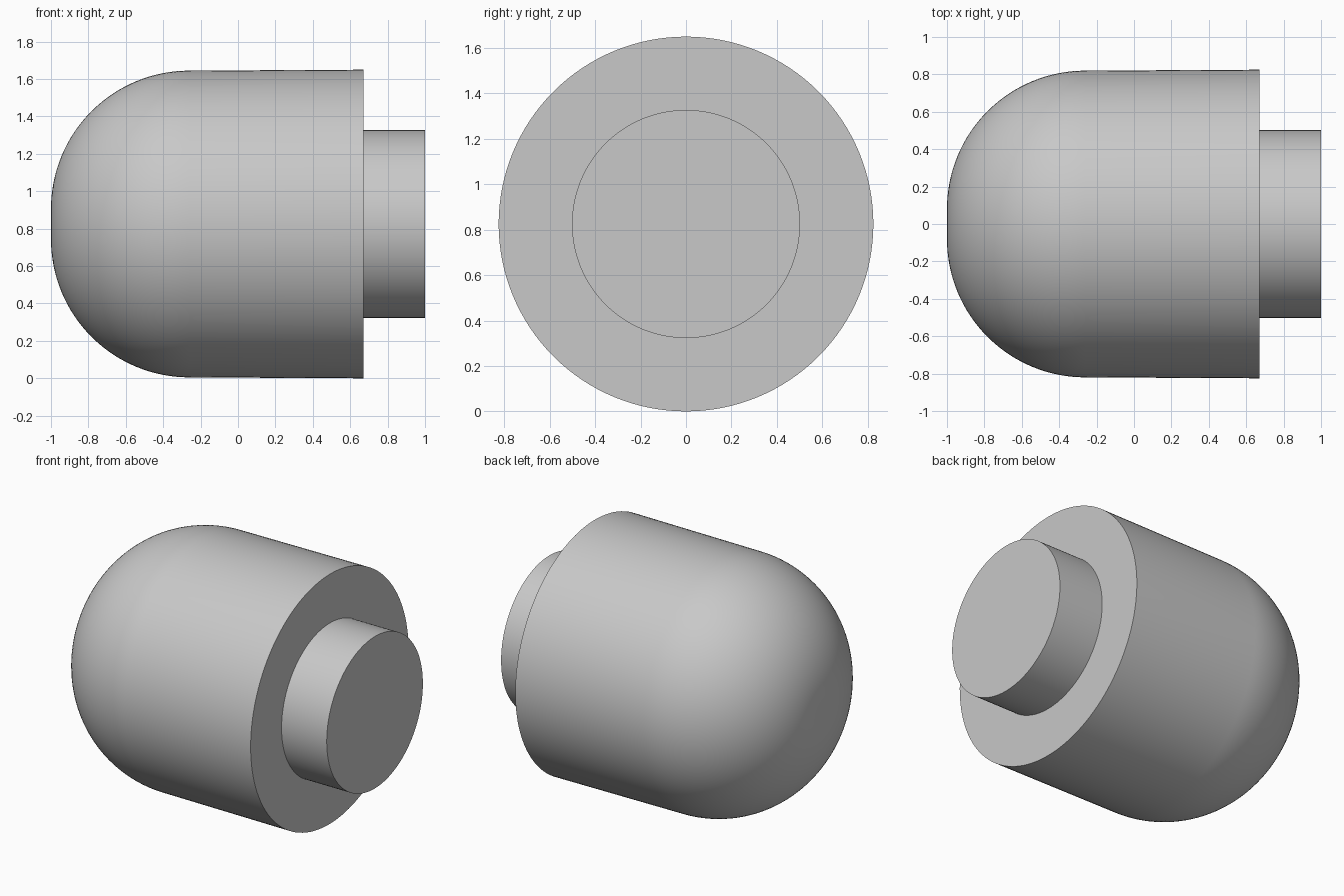
import bpy, bmesh, math

if "Cube" in bpy.data.objects:
    bpy.data.objects.remove(bpy.data.objects["Cube"])

AXIS_Z = 0.825
SEGMENTS = 128

grey = bpy.data.materials.new("light_grey")
grey.diffuse_color = (0.58, 0.58, 0.58, 1)
grey.use_nodes = True
grey.node_tree.nodes["Principled BSDF"].inputs["Base Color"].default_value = grey.diffuse_color


def lathe(name, profile):
    """Spin an (x, radius) profile about the horizontal axis into a closed solid."""
    bm = bmesh.new()
    verts = [bm.verts.new((x, 0, r)) for x, r in profile]
    edges = [bm.edges.new(pair) for pair in zip(verts, verts[1:])]
    bmesh.ops.spin(bm, geom=verts + edges, cent=(0, 0, 0), axis=(1, 0, 0),
                   angle=2 * math.pi, steps=SEGMENTS, use_merge=True)
    bmesh.ops.remove_doubles(bm, verts=bm.verts, dist=1e-5)
    # flat end caps
    rims = [e for e in bm.edges if e.is_boundary]
    bmesh.ops.holes_fill(bm, edges=rims, sides=0)
    bmesh.ops.recalc_face_normals(bm, faces=bm.faces)
    mesh = bpy.data.meshes.new(name)
    bm.to_mesh(mesh)
    bm.free()
    mesh.materials.append(grey)
    obj = bpy.data.objects.new(name, mesh)
    obj.location.z = AXIS_Z
    bpy.context.collection.objects.link(obj)
    bpy.ops.object.select_all(action='DESELECT')
    obj.select_set(True)
    bpy.context.view_layer.objects.active = obj
    bpy.ops.object.shade_smooth_by_angle(angle=math.radians(30))
    return obj


# Body: large rounded nose running into a very slightly flared barrel
FILLET, NOSE_R = 0.74, 0.82
body = []
for i in range(33):
    a = math.pi / 2 * i / 32
    body.append((-1 + FILLET * (1 - math.cos(a)),
                 NOSE_R - FILLET + FILLET * math.sin(a)))
body.append((0.67, 0.825))
lathe("rounded_body", body)

# Short plug on the flat end
lathe("end_plug", [(0.66, 0.502), (1.0, 0.502)])
